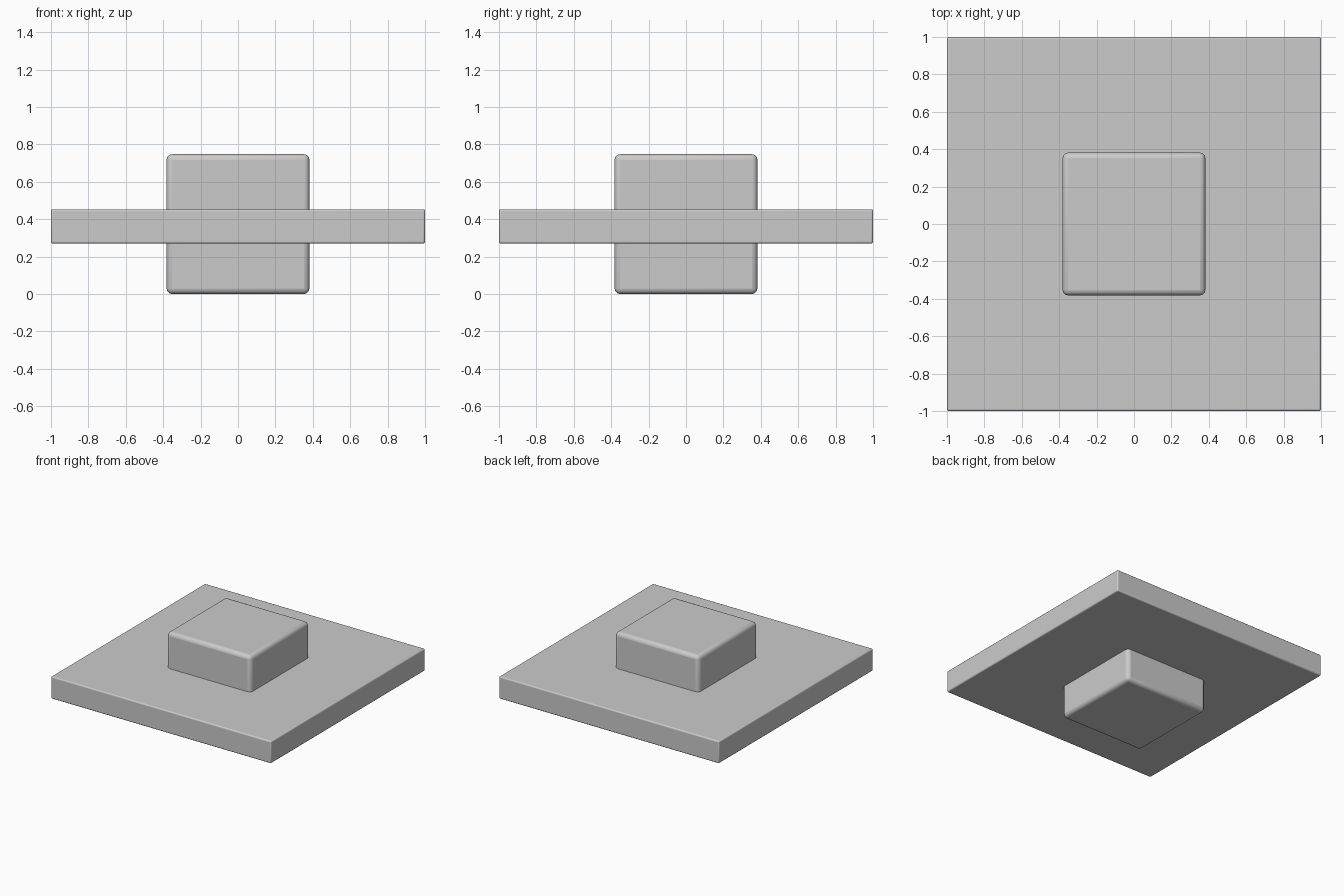
import bpy
import math

if "Cube" in bpy.data.objects:
    bpy.data.objects.remove(bpy.data.objects["Cube"])


def rounded_box(name, size, z_min, z_max, radius):
    bpy.ops.mesh.primitive_cube_add(size=1, location=(0, 0, (z_min + z_max) / 2))
    obj = bpy.context.object
    obj.name = name
    obj.scale = (size, size, z_max - z_min)
    bpy.ops.object.transform_apply(location=False, rotation=False, scale=True)
    bevel = obj.modifiers.new("rounded_edges", "BEVEL")
    bevel.width = radius
    bevel.segments = 3
    bpy.ops.object.shade_smooth_by_angle(angle=math.radians(35))
    return obj


# Wide flat plate
rounded_box("plate", 2.0, 0.27, 0.453, 0.01)

# Central block passing through the plate
rounded_box("centre_block", 0.764, 0.0, 0.748, 0.03)
